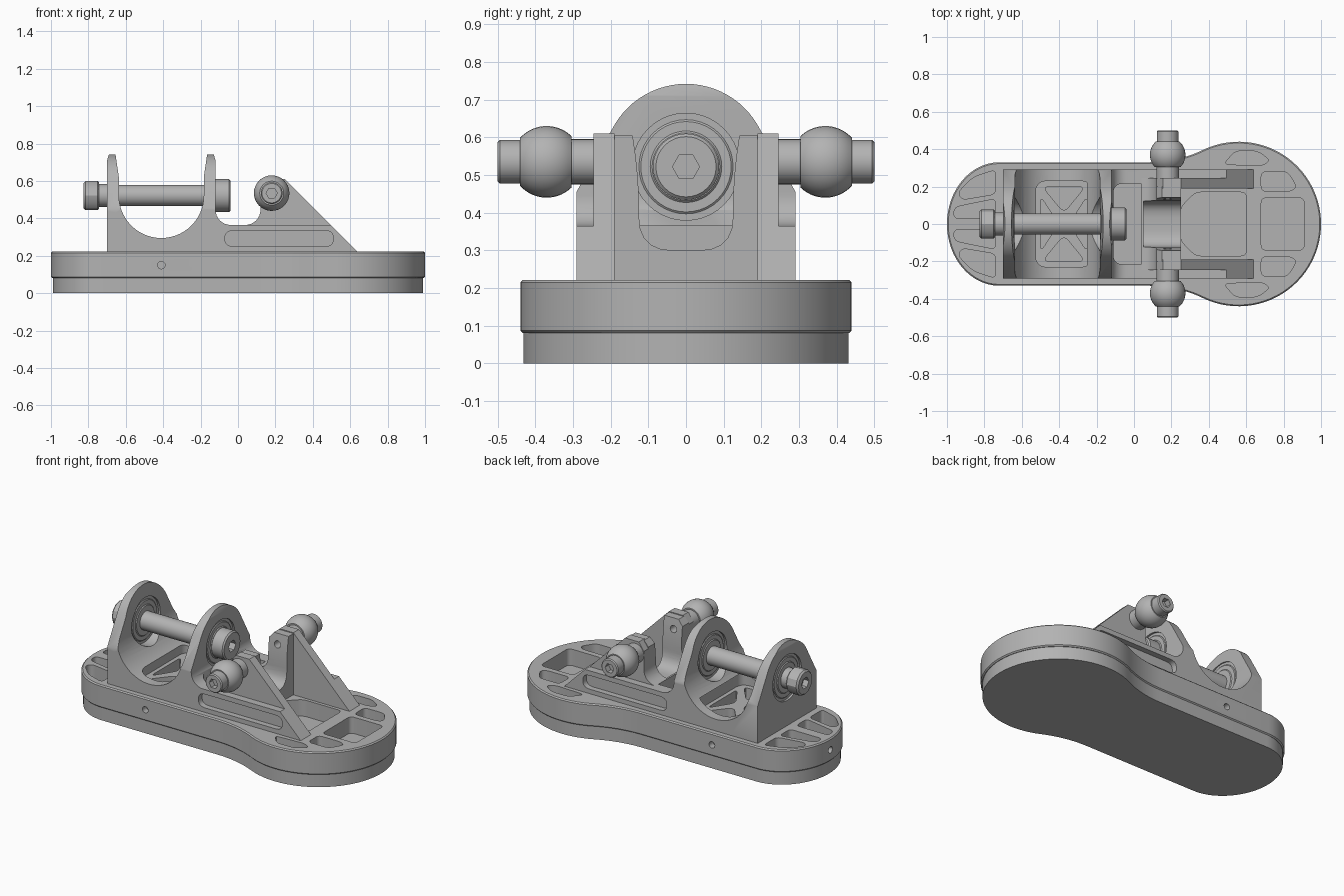
import bpy, bmesh
from math import sin, cos, pi, radians, sqrt
from mathutils import Vector

if "Cube" in bpy.data.objects:
    bpy.data.objects.remove(bpy.data.objects["Cube"])

metal = bpy.data.materials.new("grey metal")
metal.use_nodes = True
GREY = (0.45, 0.45, 0.45, 1)
metal.diffuse_color = GREY
metal.node_tree.nodes["Principled BSDF"].inputs["Base Color"].default_value = GREY

AXES = {"x": lambda a, b, t: (t, a, b),
        "y": lambda a, b, t: (a, t, b),
        "z": lambda a, b, t: (a, b, t)}


def loft(name, rings):
    """Skin a list of equal rings and cap both ends."""
    bm = bmesh.new()
    vs = [[bm.verts.new(p) for p in ring] for ring in rings]
    n = len(rings[0])
    for low, high in zip(vs, vs[1:]):
        for i in range(n):
            j = (i + 1) % n
            bm.faces.new((low[i], low[j], high[j], high[i]))
    bm.faces.new(vs[0])
    bm.faces.new(vs[-1])
    bmesh.ops.recalc_face_normals(bm, faces=bm.faces)
    mesh = bpy.data.meshes.new(name)
    bm.to_mesh(mesh)
    bm.free()
    mesh.materials.append(metal)
    obj = bpy.data.objects.new(name, mesh)
    bpy.context.collection.objects.link(obj)
    return obj


def prism(name, pts, axis, lo, hi):
    return loft(name, [[AXES[axis](a, b, t) for a, b in pts] for t in (lo, hi)])


def lathe(name, axis, centre, profile, sides=32):
    """Turn (position, radius) pairs about an axis through centre."""
    ca, cb = centre
    angles = [2 * pi * i / sides for i in range(sides)]
    return loft(name, [[AXES[axis](ca + r * cos(u), cb + r * sin(u), t)
                        for u in angles] for t, r in profile])


def arc(cx, cy, rx, ry, start, end, n=16):
    us = [radians(start + (end - start) * i / n) for i in range(n + 1)]
    return [(cx + rx * cos(u), cy + ry * sin(u)) for u in us]


def rounded(pts, r, n=5):
    """Round every corner of a polygon."""
    out = []
    vs = [Vector(p) for p in pts]
    for i, p in enumerate(vs):
        a, b = vs[i - 1] - p, vs[(i + 1) % len(vs)] - p
        s = p + a.normalized() * min(r, a.length * 0.48)
        e = p + b.normalized() * min(r, b.length * 0.48)
        for k in range(n + 1):
            t = k / n
            out.append(tuple(s * (1 - t) ** 2 + p * 2 * t * (1 - t) + e * t * t))
    return out


def box2(x0, x1, y0, y1):
    return [(x0, y0), (x1, y0), (x1, y1), (x0, y1)]


def flip(pts):
    return [(a, -b) for a, b in pts]


def apply(obj, kind, **settings):
    mod = obj.modifiers.new(kind.lower(), kind)
    for key, value in settings.items():
        setattr(mod, key, value)
    bpy.context.view_layer.objects.active = obj
    bpy.ops.object.modifier_apply(modifier=mod.name)


def cut(cutter, *targets, op="DIFFERENCE"):
    for obj in targets:
        apply(obj, "BOOLEAN", operation=op, solver="EXACT", object=cutter)
    bpy.data.objects.remove(cutter)


# Base plate and sole: narrow rounded tail, round toe, blended waist
half = (arc(0.56, 0, 0.44, 0.44, 0, 115.8, 26)
        + arc(0.08, 0.992, 0.662, 0.662, -64.2, -90, 10)[1:]
        + arc(-0.72, 0, 0.28, 0.33, 90, 180))
outline = half + flip(half[1:-1])[::-1]
base = prism("base_plate", outline, "z", 0.08, 0.222)
apply(base, "BEVEL", width=0.007, segments=1, limit_method="ANGLE", angle_limit=radians(50))
sole = prism("sole", [(x * 0.99, y * 0.98) for x, y in outline], "z", 0, 0.085)

# Bracket: two lugs, bowl and low side walls
AXIS_Z = 0.522
profile = ([(-0.7, 0.2), (-0.7, 0.71), (-0.69, 0.742), (-0.655, 0.742), (-0.637, 0.62)]
           + arc(-0.41, AXIS_Z, 0.227, 0.227, 180, 360, 28)
           + [(-0.183, 0.62), (-0.165, 0.742), (-0.13, 0.742), (-0.12, 0.71)]
           + arc(-0.04, 0.445, 0.08, 0.08, 180, 270, 8)
           + [(0.495, 0.365), (0.66, 0.2)])
bracket = prism("bracket", profile, "y", -0.291, 0.291)
lug_shape = [(0.4, 0.1), (0.291, 0.2), (0.291, 0.455)] + arc(0, AXIS_Z, 0.22, 0.22, 30, 150, 24) \
    + [(-0.291, 0.455), (-0.291, 0.2), (-0.4, 0.1)]
cut(prism("lug_trim", lug_shape, "x", -0.8, 0.8), bracket, op="INTERSECT")

# Saddle web joining the two ears
fillet = arc(0.04, 0.445, 0.08, 0.08, -90, 0, 8)
web = prism("saddle_web", fillet + [(0.12, 0.57), (0.15, 0.605), (0.25, 0.605), (0.25, 0.2),
                                    (0.04, 0.2)], "y", -0.2, 0.2)
trough = rounded([(0.165, 0.75), (0.125, 0.5), (0.125, 0.3), (-0.125, 0.3),
                  (-0.125, 0.5), (-0.165, 0.75)], 0.09)
cut(prism("trough_cut", trough, "x", 0.05, 0.4), web, bracket)
cut(lathe("ear_hole_cut", "y", (0.18, 0.54), [(-0.19, 0.022), (0.19, 0.022)], 16), web)
cut(prism("toe_gap_cut", box2(0.245, 0.8, -0.195, 0.195), "z", 0.1, 0.5), bracket)

# Pockets shared by bracket and base
cut(prism("mid_pocket_cut", rounded(box2(-0.11, 0.09, -0.215, 0.215), 0.05), "z", 0.15, 0.5),
    bracket, base)
cut(prism("bowl_recess_cut", rounded(box2(-0.525, -0.225, -0.23, 0.23), 0.06), "z", 0.27, 0.36),
    bracket)
for s in (1, -1):
    end_petal = [(-0.49, s * 0.2), (-0.26, s * 0.2), (-0.375, s * 0.06)]
    side_petal = [(-0.375 + s * 0.125, 0.15), (-0.375 + s * 0.125, -0.15), (-0.375 + s * 0.03, 0)]
    for petal in (end_petal, side_petal):
        cut(prism("petal_cut", rounded(petal, 0.04), "z", 0.15, 0.36), bracket, base)

# Lightening pockets in the base plate
toe_pocket = [(0.25, 0.09), (0.33, 0.17), (0.6, 0.17), (0.6, -0.17), (0.33, -0.17), (0.25, -0.09)]
for pts in (toe_pocket, box2(0.68, 0.91, -0.14, 0.14)):
    cut(prism("pocket_cut", rounded(pts, 0.03), "z", 0.12, 0.3), base)
side_pockets = [
    [(0.48, 0.32), (0.68, 0.31), (0.73, 0.34), (0.66, 0.39), (0.54, 0.39)],
    [(0.68, 0.175), (0.84, 0.175), (0.87, 0.2), (0.82, 0.28), (0.68, 0.28)],
    [(-0.94, 0.17), (-0.86, 0.25), (-0.74, 0.29), (-0.74, 0.16), (-0.92, 0.13)],
    [(-0.96, 0.09), (-0.74, 0.135), (-0.74, 0.03), (-0.965, 0.03)]]
for pts in side_pockets:
    for shape in (pts, flip(pts)):
        cut(prism("pocket_cut", rounded(shape, 0.03), "z", 0.12, 0.3), base)

# Small grub screw holes round the edge
cut(lathe("side_hole_cut", "y", (-0.41, 0.15), [(-0.4, 0.02), (-0.29, 0.02)], 16), base)
cut(lathe("side_hole_cut", "y", (-0.41, 0.15), [(0.29, 0.02), (0.4, 0.02)], 16), base)
cut(lathe("tail_hole_cut", "x", (0, 0.15), [(-1.05, 0.02), (-0.975, 0.02)], 16), base)

# Bearing seats and bearings in the lugs
for lo, hi in ((-0.72, -0.688), (-0.65, -0.58), (-0.24, -0.17), (-0.132, -0.1)):
    cut(lathe("seat_cut", "x", (0, AXIS_Z), [(lo, 0.142), (hi, 0.142)], 40), bracket)
for label, x in (("tail", -0.669), ("middle", -0.151)):
    lathe(label + "_bearing", "x", (0, AXIS_Z),
          [(x - 0.03, 0.09), (x - 0.025, 0.095), (x - 0.025, 0.12), (x - 0.021, 0.125),
           (x + 0.021, 0.125), (x + 0.025, 0.12), (x + 0.025, 0.095), (x + 0.03, 0.09)], 40)

# Cross bolt with socket head, washer and hex nut
lathe("bolt_shaft", "x", (0, AXIS_Z), [(-0.72, 0.057), (-0.1, 0.057)])
head = lathe("bolt_head", "x", (0, AXIS_Z), [(-0.125, 0.088), (-0.048, 0.088), (-0.04, 0.08)])
cut(lathe("socket_cut", "x", (0, AXIS_Z), [(-0.08, 0.036), (0, 0.036)], 6), head)
lathe("nut_washer", "x", (0, AXIS_Z), [(-0.76, 0.062), (-0.69, 0.062)])
nut = lathe("nut", "x", (0, AXIS_Z), [(-0.825, 0.068), (-0.815, 0.078), (-0.75, 0.078),
                                      (-0.742, 0.07)], 12)
cut(lathe("socket_cut", "x", (0, AXIS_Z), [(-0.9, 0.036), (-0.79, 0.036)], 6), nut)

# Ears, side slots and ball studs, mirrored left and right
ear_shape = fillet + [(0.12, 0.56), (0.155, 0.61), (0.25, 0.61), (0.65, 0.21), (0.04, 0.21)]
slot = rounded(box2(-0.07, 0.51, 0.25, 0.335), 0.045)
ball = [(0.37 + t, sqrt(0.095 ** 2 - t * t))
        for t in [-0.066 + 0.136 * i / 16 for i in range(17)]]
for side, s in (("left", 1), ("right", -1)):
    prism(side + "_ear", ear_shape, "y", s * 0.19, s * 0.245)
    cut(prism("slot_cut", slot, "y", s * 0.255, s * 0.35), bracket)
    stud = [(0.22, 0.06), (0.304, 0.06)] + ball + [(0.44, 0.058), (0.494, 0.058), (0.5, 0.052)]
    stud_obj = lathe(side + "_ball_stud", "y", (0.18, 0.535), [(s * t, r) for t, r in stud])
    cut(lathe("socket_cut", "y", (0.18, 0.535), [(s * 0.465, 0.03), (s * 0.55, 0.03)], 6), stud_obj)

# Smooth the round surfaces and keep edges crisp
bpy.ops.object.select_all(action="DESELECT")
for obj in bpy.context.collection.objects:
    if obj.type == "MESH" and metal.name in obj.data.materials:
        obj.select_set(True)
        bpy.context.view_layer.objects.active = obj
bpy.ops.object.shade_smooth_by_angle(angle=radians(30))
